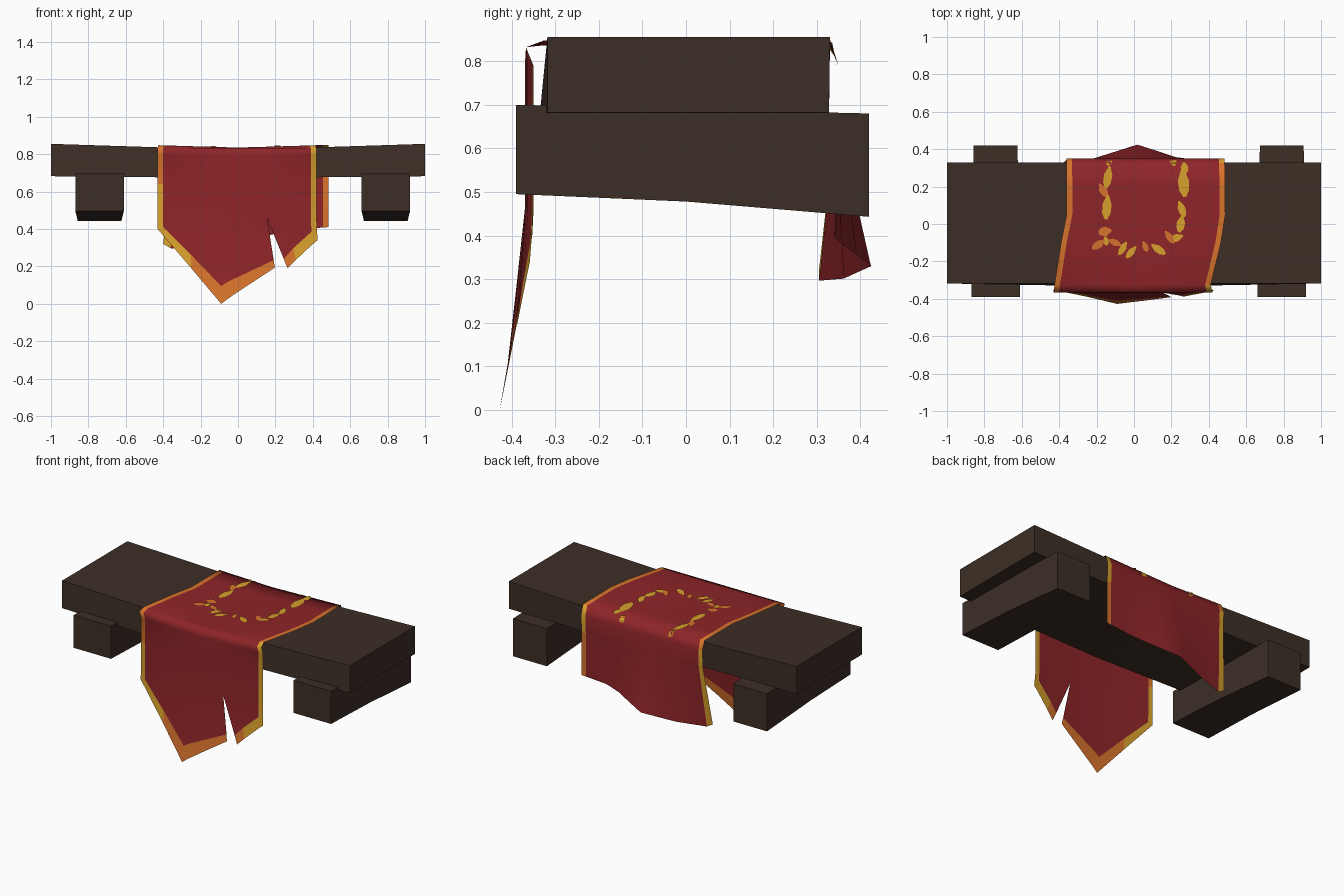
import bpy, bmesh, math

if "Cube" in bpy.data.objects:
    bpy.data.objects.remove(bpy.data.objects["Cube"])

def material(name, rgb):
    m = bpy.data.materials.new(name)
    m.diffuse_color = (*rgb, 1)
    m.use_nodes = True
    m.node_tree.nodes["Principled BSDF"].inputs["Base Color"].default_value = m.diffuse_color
    return m

WOOD = material("dark wood", (0.046, 0.028, 0.019))
RED = material("red cloth", (0.27, 0.018, 0.021))
GOLD = material("gold trim", (0.68, 0.35, 0.025))
ORANGE = material("orange trim", (0.68, 0.17, 0.025))

def finish(bm, name, mats, smooth=False):
    me = bpy.data.meshes.new(name)
    bm.normal_update()
    bm.to_mesh(me)
    bm.free()
    for m in mats:
        me.materials.append(m)
    for p in me.polygons:
        p.use_smooth = smooth
    ob = bpy.data.objects.new(name, me)
    bpy.context.collection.objects.link(ob)
    return ob

def loft(name, sections):
    """Closed beam through four-cornered sections."""
    bm = bmesh.new()
    rings = [[bm.verts.new(p) for p in s] for s in sections]
    for a, b in zip(rings, rings[1:]):
        for i in range(4):
            j = (i + 1) % 4
            bm.faces.new((a[i], a[j], b[j], b[i]))
    bm.faces.new(rings[0])
    bm.faces.new(rings[-1])
    bmesh.ops.recalc_face_normals(bm, faces=bm.faces)
    return finish(bm, name, [WOOD])

def interp(x, pts):
    if x <= pts[0][0]:
        return pts[0][1]
    for (x0, v0), (x1, v1) in zip(pts, pts[1:]):
        if x <= x1:
            return v0 + (v1 - v0) * (x - x0) / (x1 - x0)
    return pts[-1][1]

# Seat plank, sagging in the middle
def seat_section(x, zt, zb, front):
    return [(x, -0.318, zt), (x, 0.33, zt), (x, 0.328, zb), (x, front, zb)]

loft("seat_plank", [seat_section(-1, 0.855, 0.682, -0.318),
                    seat_section(0, 0.823, 0.672, -0.336),
                    seat_section(1, 0.855, 0.682, -0.318)])

# Two cross beams as feet
def foot_section(cx, y, w, zt, zb):
    return [(cx - w, y, zt), (cx + w, y, zt), (cx + w, y, zb), (cx - w, y, zb)]

for name, cx in (("left_foot", -0.74), ("right_foot", 0.79)):
    loft(name, [foot_section(cx, -0.39, 0.13, 0.70, 0.495),
                foot_section(cx, 0.0, 0.125, 0.69, 0.478),
                foot_section(cx, 0.42, 0.117, 0.68, 0.443)])

# Draped cloth: columns run from the back hem over the seat to the front hem
def cloth_z(x):
    return 0.835 + 0.03 * abs(x)

# (x at top, x at hem, hem height, hem trim height)
COLUMNS = [(-0.43, -0.43, 0.40, 0.045), (-0.40, -0.40, 0.365, 0.045),
           (-0.25, -0.25, 0.19, 0.07), (-0.09, -0.09, 0.0, 0.095),
           (-0.05, -0.05, 0.03, 0.09), (0.05, 0.05, 0.097, 0.07),
           (0.155, 0.197, 0.193, 0.04), (0.155, 0.265, 0.19, 0.05),
           (0.25, 0.31, 0.235, 0.06), (0.39, 0.395, 0.315, 0.07), (0.42, 0.425, 0.34, 0.07)]
SLIT = 6
KNEE = 0.46
BACK_Z = [(-0.40, 0.32), (-0.33, 0.28), (0.02, 0.33), (0.275, 0.394), (0.485, 0.41)]
BACK_Y = [(-0.36, 0.305), (0.02, 0.425), (0.275, 0.34), (0.485, 0.345)]
LEFT_X = [(-0.37, -0.43), (-0.325, -0.425), (-0.1, -0.39), (0.05, -0.36), (0.33, -0.36)]
RIGHT_X = [(-0.37, 0.42), (-0.325, 0.41), (-0.1, 0.465), (0.05, 0.488), (0.33, 0.485)]

def front_y(x, z):
    fold = -0.35 - 0.02 * (1 - (x / 0.43) ** 2)
    return fold - 0.058 * max(0, (KNEE - z) / KNEE) ** 1.5

def column(xt, xb, zb, trim):
    f = (xt + 0.43) / 0.85
    def across(y):
        a, b = interp(y, LEFT_X), interp(y, RIGHT_X)
        return a + (b - a) * f
    xr = across(0.33)
    hem_x = xr - 0.04 * max(0, 1 - f * 8)
    zh, yh = interp(hem_x, BACK_Z), interp(hem_x, BACK_Y)
    pts = [(hem_x, yh, zh), (xr, 0.345, 0.68), (xr, 0.35, 0.79)]
    for y in (0.33, 0.2, 0.05, -0.1, -0.325):
        x = across(y)
        pts.append((x, y, cloth_z(x)))
    pts.append((xt, -0.367, 0.832))
    for z in (0.79, 0.64, KNEE):
        pts.append((xt, front_y(xt, z), z))
    for z in (zb + trim, zb):
        t = (KNEE - z) / (KNEE - zb)
        x = xt + (xb - xt) * t
        pts.append((x, front_y(x, z), z))
    return pts

bm = bmesh.new()
cols = [[bm.verts.new(p) for p in column(*c)] for c in COLUMNS]
last = len(cols) - 2
rows = len(cols[0]) - 1
for i in range(last + 1):
    if i == SLIT:
        continue          # open slit, welded shut above its tip
    for r in range(rows):
        a, b = cols[i], cols[i + 1]
        f = bm.faces.new((a[r], a[r + 1], b[r + 1], b[r]))
        if r == rows - 1:                       # front hem trim
            f.material_index = 1 if i in (0, 1, 8, 9) else 2
        elif i == 0:                            # side trims
            f.material_index = 1 if r in (0, 1, 10, 11) else 2
        elif i == last:
            f.material_index = 2 if r in (0, 3, 4, 5, 6) else 1
bmesh.ops.remove_doubles(bm, verts=bm.verts, dist=0.0005)
finish(bm, "draped_cloth", [RED, GOLD, ORANGE], smooth=True)

# Leaf wreath: thin plates (x, y, angle in degrees, length, width, colour)
LEAVES = [(-0.13, 0.335, 60, 0.05, 0.03, 0), (-0.14, 0.25, 80, 0.12, 0.045, 0),
          (-0.165, 0.18, 120, 0.08, 0.04, 1), (-0.145, 0.09, 85, 0.13, 0.05, 0),
          (-0.155, -0.04, 10, 0.07, 0.05, 1), (-0.19, -0.11, 35, 0.08, 0.04, 1),
          (-0.15, -0.09, 100, 0.05, 0.03, 0), (-0.10, -0.10, -25, 0.07, 0.035, 1),
          (-0.06, -0.13, 60, 0.08, 0.035, 0), (-0.015, -0.15, 50, 0.08, 0.035, 0),
          (0.06, -0.12, 110, 0.06, 0.03, 1), (0.13, -0.135, 145, 0.09, 0.04, 0),
          (0.19, -0.07, 125, 0.08, 0.035, 1), (0.225, -0.075, 20, 0.08, 0.04, 0),
          (0.25, 0.0, 80, 0.09, 0.045, 0), (0.255, 0.08, 110, 0.09, 0.04, 0),
          (0.265, 0.22, 95, 0.15, 0.06, 0), (0.27, 0.30, 100, 0.06, 0.04, 0),
          (0.21, 0.335, 100, 0.05, 0.035, 0)]

def drape(x, y):
    over = max(0, y - 0.33)
    return (x, min(y, 0.33) + over * 0.36 + (0.005 if over else 0),
            cloth_z(x) + 0.005 - over * 2)

bm = bmesh.new()
for x, y, deg, length, width, colour in LEAVES:
    c, s = math.cos(math.radians(deg)), math.sin(math.radians(deg))
    prev = None
    for t, w in ((-0.5, 0.15), (-0.25, 0.45), (0.1, 0.5), (0.5, 0.1)):
        pair = []
        for side in (-1, 1):
            u, v = t * length, side * w * width
            pair.append(bm.verts.new(drape(x + u * c - v * s, y + u * s + v * c)))
        if prev:
            f = bm.faces.new((prev[0], pair[0], pair[1], prev[1]))
            f.material_index = colour
        prev = pair
finish(bm, "leaf_wreath", [GOLD, ORANGE])
